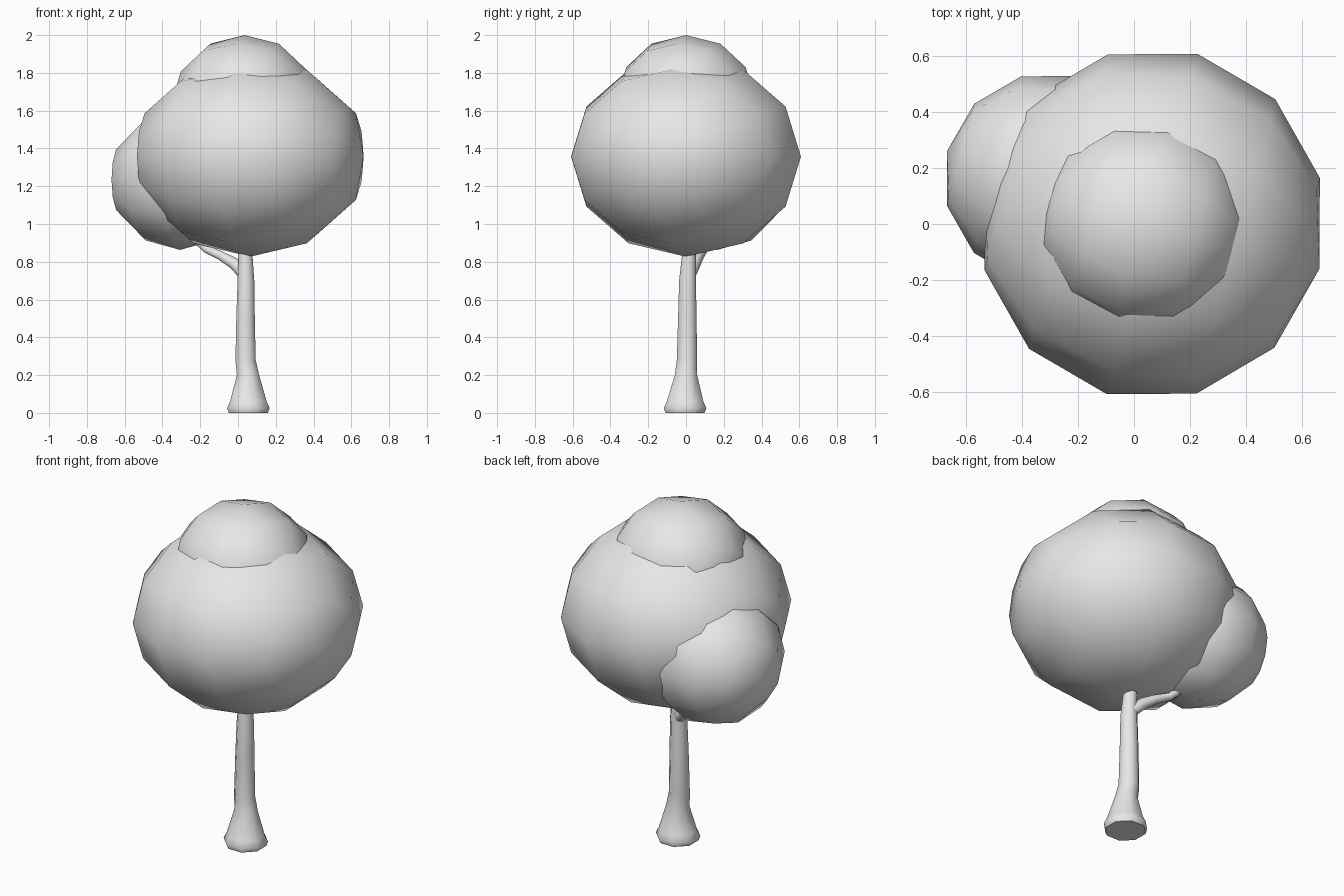
import bpy, bmesh, math
from mathutils import Matrix, Vector

if "Cube" in bpy.data.objects:
    bpy.data.objects.remove(bpy.data.objects["Cube"])

# Single plain grey
grey = bpy.data.materials.new("plain grey")
grey.use_nodes = True
grey.diffuse_color = (0.8, 0.8, 0.8, 1)
grey.node_tree.nodes["Principled BSDF"].inputs["Base Color"].default_value = (0.8, 0.8, 0.8, 1)


def finish(bm, name):
    bmesh.ops.recalc_face_normals(bm, faces=bm.faces[:])
    mesh = bpy.data.meshes.new(name)
    bm.to_mesh(mesh)
    bm.free()
    mesh.materials.append(grey)
    mesh.shade_smooth()
    mesh.set_sharp_from_angle(angle=math.radians(60))
    obj = bpy.data.objects.new(name, mesh)
    bpy.context.collection.objects.link(obj)
    return obj


def foliage(name, centre, size):
    """Low-poly ball with its poles lying sideways, turned about z."""
    bm = bmesh.new()
    matrix = (Matrix.Translation(centre)
              @ Matrix.Rotation(math.radians(-15), 4, 'Z')
              @ Matrix.Diagonal((*size, 1))
              @ Matrix.Rotation(math.radians(90), 4, 'Y'))
    bmesh.ops.create_uvsphere(bm, u_segments=12, v_segments=6, radius=1, matrix=matrix)
    return finish(bm, name)


def limb(name, stations, sides, upright=False):
    """Tapered tube through (x, y, z, radius) stations."""
    bm = bmesh.new()
    points = [Vector(s[:3]) for s in stations]
    rings = []
    for i, (p, s) in enumerate(zip(points, stations)):
        along = points[min(i + 1, len(points) - 1)] - points[max(i - 1, 0)]
        if upright:
            along = Vector((0, 0, 1))
        u = along.cross(Vector((0, 1, 0))).normalized()
        v = along.cross(u).normalized()
        ring = []
        for k in range(sides):
            a = math.tau * (k + 0.5) / sides
            ring.append(bm.verts.new(p + (u * math.cos(a) + v * math.sin(a)) * s[3]))
        rings.append(ring)
    for low, high in zip(rings, rings[1:]):
        for k in range(sides):
            n = (k + 1) % sides
            bm.faces.new((low[k], low[n], high[n], high[k]))
    bm.faces.new(rings[0])
    bm.faces.new(rings[-1])
    return finish(bm, name)


# Foliage masses
foliage("main_foliage", (0.065, 0, 1.357), (0.62, 0.63, 0.53))
foliage("side_foliage", (-0.307, 0.164, 1.235), (0.375, 0.378, 0.372))
foliage("top_foliage", (0.035, 0, 1.66), (0.375, 0.378, 0.34))

# Trunk with flared foot
limb("trunk", [
    (0.055, -0.005, 0.0, 0.112),
    (0.055, -0.005, 0.025, 0.122),
    (0.055, -0.005, 0.06, 0.105),
    (0.053, 0.0, 0.2, 0.064),
    (0.04, 0.005, 0.28, 0.058),
    (0.04, 0.007, 0.5, 0.053),
    (0.042, 0.008, 0.7, 0.048),
    (0.04, 0.015, 0.83, 0.04),
    (0.04, 0.015, 0.92, 0.036),
], 8, upright=True)

# Side branch reaching into the side foliage
limb("branch", [
    (0.03, 0.02, 0.74, 0.036),
    (-0.02, 0.045, 0.79, 0.033),
    (-0.09, 0.07, 0.832, 0.026),
    (-0.17, 0.095, 0.868, 0.022),
    (-0.21, 0.115, 0.91, 0.024),
    (-0.23, 0.125, 0.95, 0.02),
], 8)
